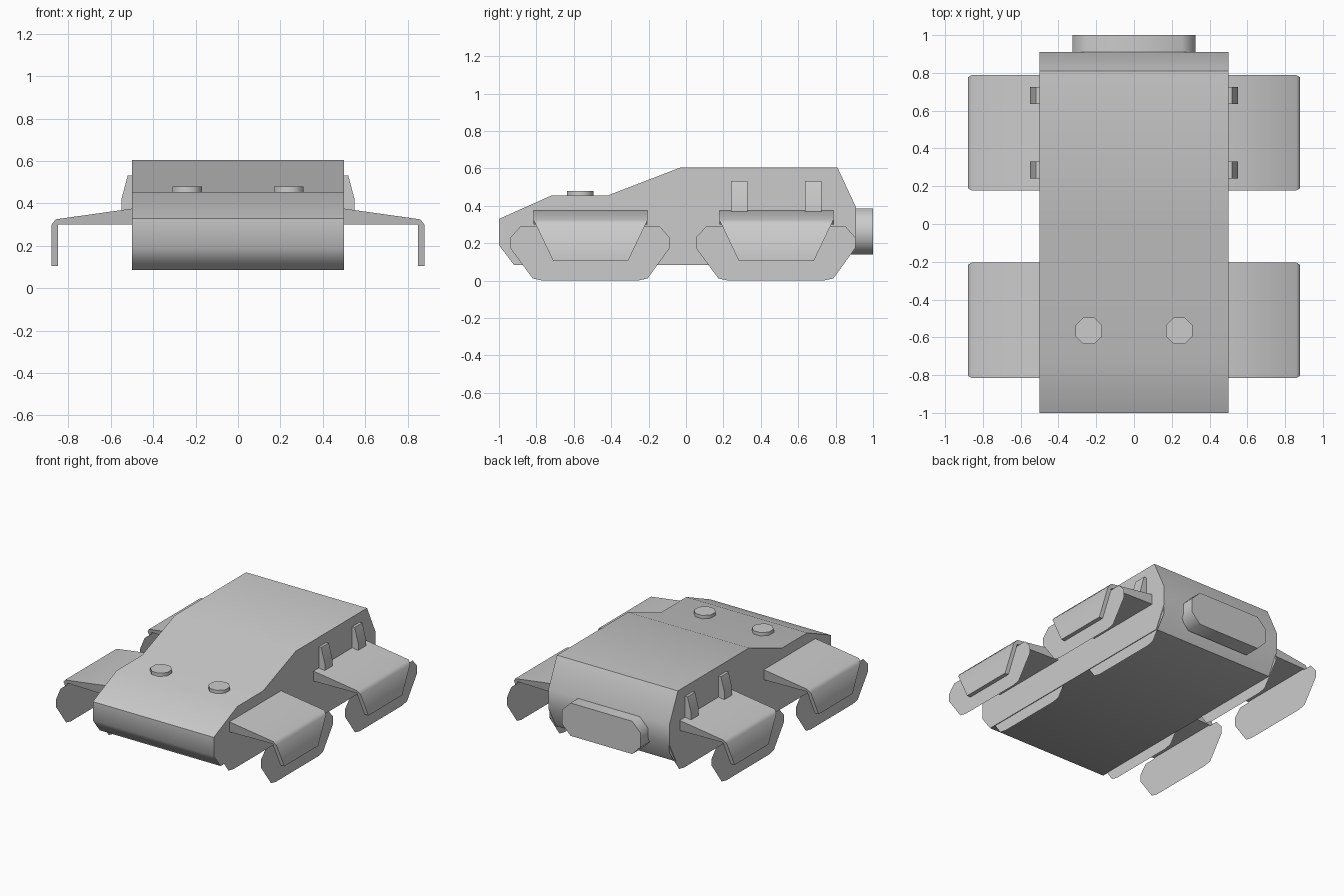
import bpy, bmesh, math

if "Cube" in bpy.data.objects:
    bpy.data.objects.remove(bpy.data.objects["Cube"])


def finish(name, bm, smooth=60):
    bmesh.ops.recalc_face_normals(bm, faces=bm.faces)
    mesh = bpy.data.meshes.new(name)
    bm.to_mesh(mesh)
    bm.free()
    obj = bpy.data.objects.new(name, mesh)
    bpy.context.collection.objects.link(obj)
    bpy.ops.object.select_all(action='DESELECT')
    bpy.context.view_layer.objects.active = obj
    obj.select_set(True)
    bpy.ops.object.shade_smooth_by_angle(angle=math.radians(smooth))
    return obj


def loft(name, ring_a, ring_b):
    """Closed solid between two matching outlines."""
    bm = bmesh.new()
    a = [bm.verts.new(p) for p in ring_a]
    b = [bm.verts.new(p) for p in ring_b]
    n = len(a)
    bm.faces.new(a)
    bm.faces.new(b[::-1])
    for i in range(n):
        j = (i + 1) % n
        bm.faces.new((a[i], b[i], b[j], a[j]))
    return finish(name, bm)


def sheet(name, ring):
    bm = bmesh.new()
    bm.faces.new([bm.verts.new(p) for p in ring])
    return finish(name, bm)


# Hull: side profile (y, z) extruded across the width
hull = [(-1, 0.33), (-0.72, 0.455), (-0.42, 0.455), (-0.03, 0.605),
        (0.81, 0.605), (0.91, 0.39), (0.91, 0.24), (0.83, 0.085),
        (-0.92, 0.085), (-1, 0.19)]
loft("hull", [(-0.5, y, z) for y, z in hull], [(0.5, y, z) for y, z in hull])

# Rear box: chamfered rectangle (x, z)
w, lo, hi, c = 0.325, 0.14, 0.385, 0.07
box = [(-w, lo + c), (-w + c, lo), (w - c, lo), (w, lo + c),
       (w, hi - c), (w - c, hi), (-w + c, hi), (-w, hi - c)]
loft("rear_box", [(x, 0.88, z) for x, z in box], [(x, 1.0, z) for x, z in box])

# Roof hatches: octagons
for side in (-1, 1):
    r = 0.07 / math.cos(math.pi / 8)
    octagon = [(side * 0.24 + r * math.cos((i + 0.5) * math.pi / 4),
                -0.565 + r * math.sin((i + 0.5) * math.pi / 4)) for i in range(8)]
    loft("hatch", [(x, y, 0.44) for x, y in octagon],
         [(x, y, 0.48) for x, y in octagon])

# Fender section (x, z); the skirt narrows below the shoulder
fender = [(0.49, 0.377), (0.86, 0.325), (0.88, 0.30), (0.88, 0.105),
          (0.85, 0.105), (0.85, 0.30), (0.49, 0.30)]
# Track outline (y, z) of the front unit
track = [(-0.94, 0.23), (-0.885, 0.29), (-0.14, 0.29), (-0.087, 0.23),
         (-0.087, 0.175), (-0.205, 0.012), (-0.26, 0), (-0.765, 0),
         (-0.82, 0.012), (-0.94, 0.175)]
stack = [(0.49, 0.533), (0.52, 0.533), (0.55, 0.42), (0.55, 0.37), (0.49, 0.37)]


def inset(x, z):
    return 0.105 * (0.325 - z) / 0.22 if x > 0.8 and z < 0.325 else 0.0


for s in (-1, 1):
    for place, dy in (("front", 0.0), ("rear", 0.993)):
        # Fender with hanging skirt
        loft(place + "_fender",
             [(s * x, -0.815 + dy + inset(x, z), z) for x, z in fender],
             [(s * x, -0.205 + dy - inset(x, z), z) for x, z in fender])
        # Thin inner and outer track plates
        for label, x in (("inner", 0.495), ("outer", 0.847)):
            sheet(f"{place}_{label}_track", [(s * x, y + dy, z) for y, z in track])
    # Side stacks above the rear fenders
    for y in (0.285, 0.68):
        loft("side_stack", [(s * x, y - 0.045, z) for x, z in stack],
             [(s * x, y + 0.045, z) for x, z in stack])
